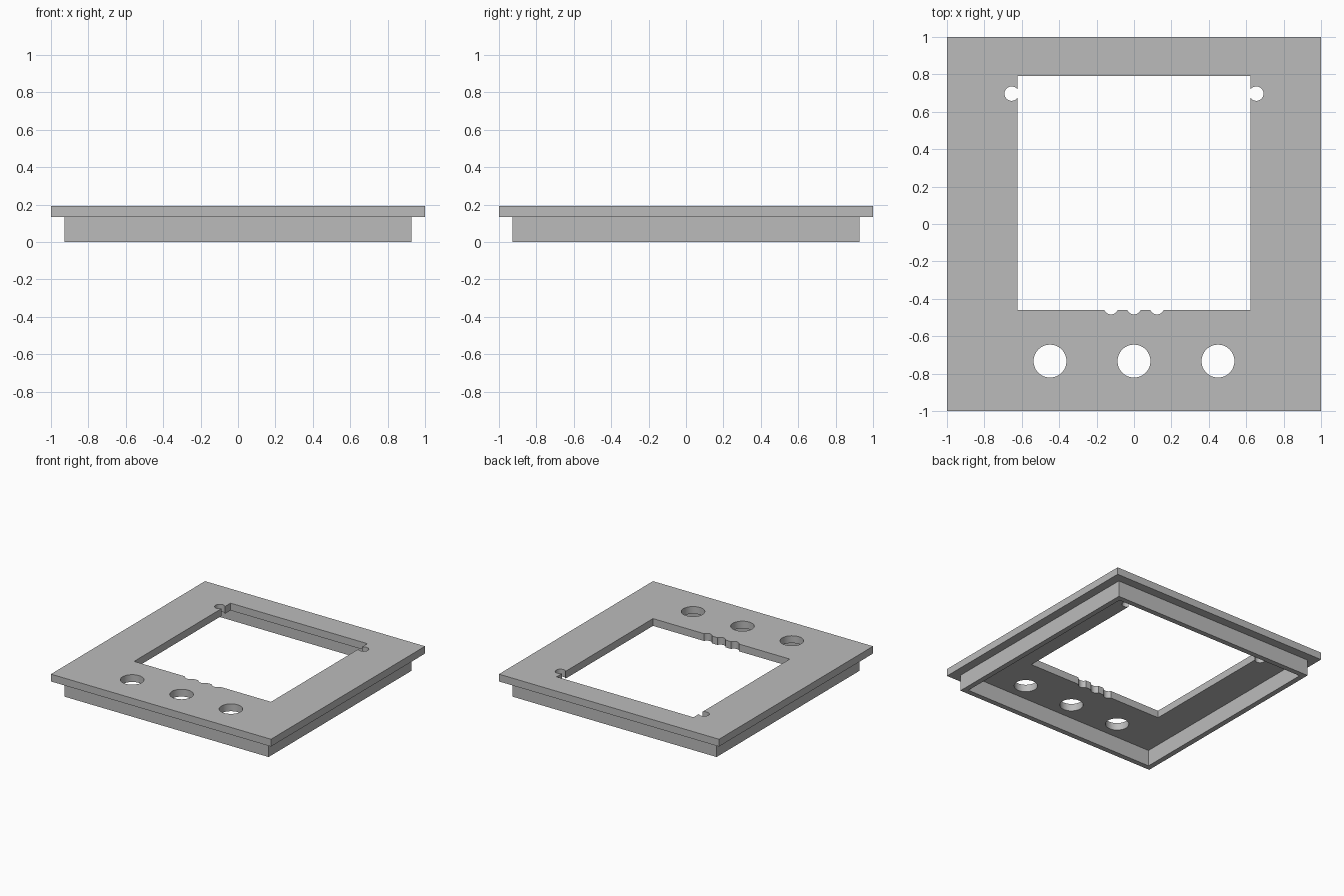
import bpy

cube = bpy.data.objects.get("Cube")
if cube:
    bpy.data.objects.remove(cube, do_unlink=True)

TOP = 0.193         # top of the plate
LEDGE = 0.133       # underside of the plate
SKIRT = 0.928       # outer half width of the skirt
WALL = 0.043        # skirt wall thickness

grey = bpy.data.materials.new("plain_grey")
grey.use_nodes = True
colour = (0.5, 0.5, 0.5, 1)
grey.diffuse_color = colour
grey.node_tree.nodes["Principled BSDF"].inputs["Base Color"].default_value = colour


def box(name, x0, x1, y0, y1, z0, z1):
    bpy.ops.mesh.primitive_cube_add(size=1)
    ob = bpy.context.object
    ob.name = name
    ob.location = ((x0 + x1) / 2, (y0 + y1) / 2, (z0 + z1) / 2)
    ob.scale = (x1 - x0, y1 - y0, z1 - z0)
    bpy.ops.object.transform_apply(location=True, rotation=False, scale=True)
    ob.data.materials.append(grey)
    return ob


def drill(name, x, y, radius):
    bpy.ops.mesh.primitive_cylinder_add(vertices=48, radius=radius, depth=1, location=(x, y, 0))
    ob = bpy.context.object
    ob.name = name
    ob.data.materials.append(grey)
    return ob


def combine(body, tool, operation):
    tool.hide_render = True
    mod = body.modifiers.new(operation.lower(), 'BOOLEAN')
    mod.operation = operation
    mod.solver = 'EXACT'
    mod.object = tool
    bpy.context.view_layer.objects.active = body
    bpy.ops.object.modifier_apply(modifier=mod.name)
    bpy.data.objects.remove(tool, do_unlink=True)


# Flat plate with a narrower hollow skirt below it
frame = box("panel_frame", -1, 1, -1, 1, LEDGE, TOP)
combine(frame, box("skirt_block", -SKIRT, SKIRT, -SKIRT, SKIRT, 0, LEDGE + 0.02), 'UNION')
inner = SKIRT - WALL
combine(frame, box("cavity", -inner, inner, -inner, inner, -0.5, LEDGE), 'DIFFERENCE')

# Display window
combine(frame, box("window", -0.622, 0.622, -0.46, 0.792, -0.5, 0.5), 'DIFFERENCE')

# Button holes and small notches along the lower window edge
for side in (-1, 0, 1):
    combine(frame, drill("button_hole", side * 0.449, -0.733, 0.088), 'DIFFERENCE')
    combine(frame, drill("edge_notch", side * 0.123, -0.445, 0.0385), 'DIFFERENCE')

# Round notches at the window sides
for side in (-1, 1):
    combine(frame, drill("side_notch", side * 0.654, 0.697, 0.0385), 'DIFFERENCE')

# Smooth hole walls, crisp edges
bpy.ops.object.select_all(action='DESELECT')
frame.select_set(True)
bpy.context.view_layer.objects.active = frame
bpy.ops.object.shade_smooth_by_angle()
